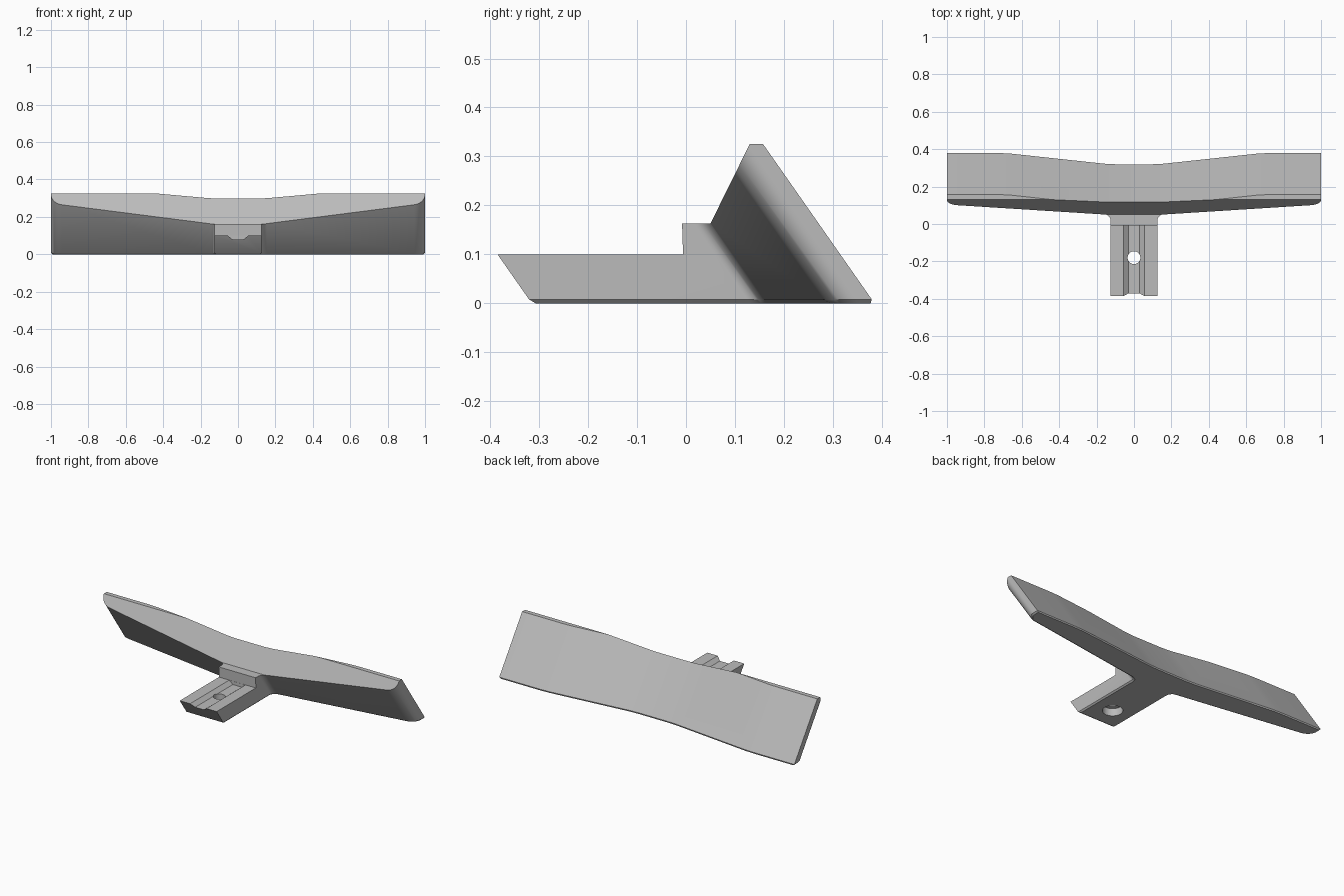
import bpy
import bmesh
from math import cos, sin, pi, radians
from mathutils import Vector

cube = bpy.data.objects.get("Cube")
if cube:
    bpy.data.objects.remove(cube, do_unlink=True)

LEAN = -0.7     # forward lean of every upright wall
EDGE = 0.008    # chamfer around the underside

grey = bpy.data.materials.new("plain grey")
grey.use_nodes = True
colour = (0.5, 0.5, 0.5, 1)
grey.diffuse_color = colour
grey.node_tree.nodes["Principled BSDF"].inputs["Base Color"].default_value = colour


def loft(name, rings):
    """Solid through matching rings of points, capped at both ends."""
    bm = bmesh.new()
    loops = [[bm.verts.new(p) for p in ring] for ring in rings]
    n = len(loops[0])
    for low, high in zip(loops, loops[1:]):
        for i in range(n):
            j = (i + 1) % n
            bm.faces.new((low[i], low[j], high[j], high[i]))
    bm.faces.new(loops[0][::-1])
    bm.faces.new(loops[-1])
    bmesh.ops.recalc_face_normals(bm, faces=bm.faces)
    mesh = bpy.data.meshes.new(name)
    bm.to_mesh(mesh)
    bm.free()
    obj = bpy.data.objects.new(name, mesh)
    bpy.context.collection.objects.link(obj)
    mesh.materials.append(grey)
    return obj


def arc(cx, cy, r, start, end, steps=10):
    angles = [radians(start + (end - start) * i / steps) for i in range(steps + 1)]
    return [(cx + r * cos(a), cy + r * sin(a)) for a in angles]


def inset(points, d):
    """Move a counter-clockwise outline inward by d."""
    result = []
    for i, p in enumerate(points):
        p = Vector(p)
        a = (p - Vector(points[i - 1])).normalized()
        b = (Vector(points[(i + 1) % len(points)]) - p).normalized()
        na, nb = Vector((-a.y, a.x)), Vector((-b.y, b.x))
        result.append(tuple(p + (na + nb) * d / (1 + na.dot(nb))))
    return result


def leaning(points, z):
    return [(x, y + LEAN * z, z) for x, y in points]


# Plan of the right half at ground level: stem, fillet, wing, rounded tip, back
half = [(0.125, -0.315)]
half += arc(0.16, 0.131, 0.035, 180, 98, 8)
half += arc(0.932, 0.353, 0.068, -82, 0)
half += [(1.0, 0.385), (0.72, 0.385), (0.66, 0.382), (0.16, 0.328), (0.1, 0.325)]
plan = half + [(-x, y) for x, y in reversed(half)]
body = loft("bracket_body", [leaning(inset(plan, EDGE), 0),
                             leaning(plan, EDGE), leaning(plan, 0.45)])

# Side profile of everything above the stem, step and sloped wing front
above = [(-0.8, 0.1), (-0.006, 0.1), (-0.008, 0.163), (0.05, 0.163),
         (0.13, 0.325), (0.8, 0.325), (0.8, 0.6), (-0.8, 0.6)]
top_cutter = loft("top_cutter", [[(x, y, z) for y, z in above] for x in (-1.2, 1.2)])

# Tapered groove along the stem
groove = [(-0.03, 0.08), (0.03, 0.08), (0.055, 0.1), (0.055, 0.13),
          (-0.055, 0.13), (-0.055, 0.1)]
groove_cutter = loft("groove_cutter",
                     [[(x, y, z) for x, z in groove] for y in (-0.6, -0.007)])


# Screw hole with a wider recess underneath
def drill(name, r, low, high):
    ring = arc(0, -0.18, r, 0, 360, 40)[:-1]
    return loft(name, [[(x, y, z) for x, y in ring] for z in (low, high)])


cutters = [top_cutter, groove_cutter, drill("hole_cutter", 0.034, -0.1, 0.3),
           drill("recess_cutter", 0.056, -0.1, 0.045)]
for cutter in cutters:
    mod = body.modifiers.new(cutter.name, "BOOLEAN")
    mod.operation = "DIFFERENCE"
    mod.solver = "EXACT"
    mod.object = cutter

# Bake the cuts and remove the cutters
bpy.ops.object.select_all(action="DESELECT")
body.select_set(True)
bpy.context.view_layer.objects.active = body
for cutter in cutters:
    bpy.ops.object.modifier_apply(modifier=cutter.name)
    bpy.data.objects.remove(cutter, do_unlink=True)
bpy.ops.object.shade_smooth_by_angle(angle=radians(30))
